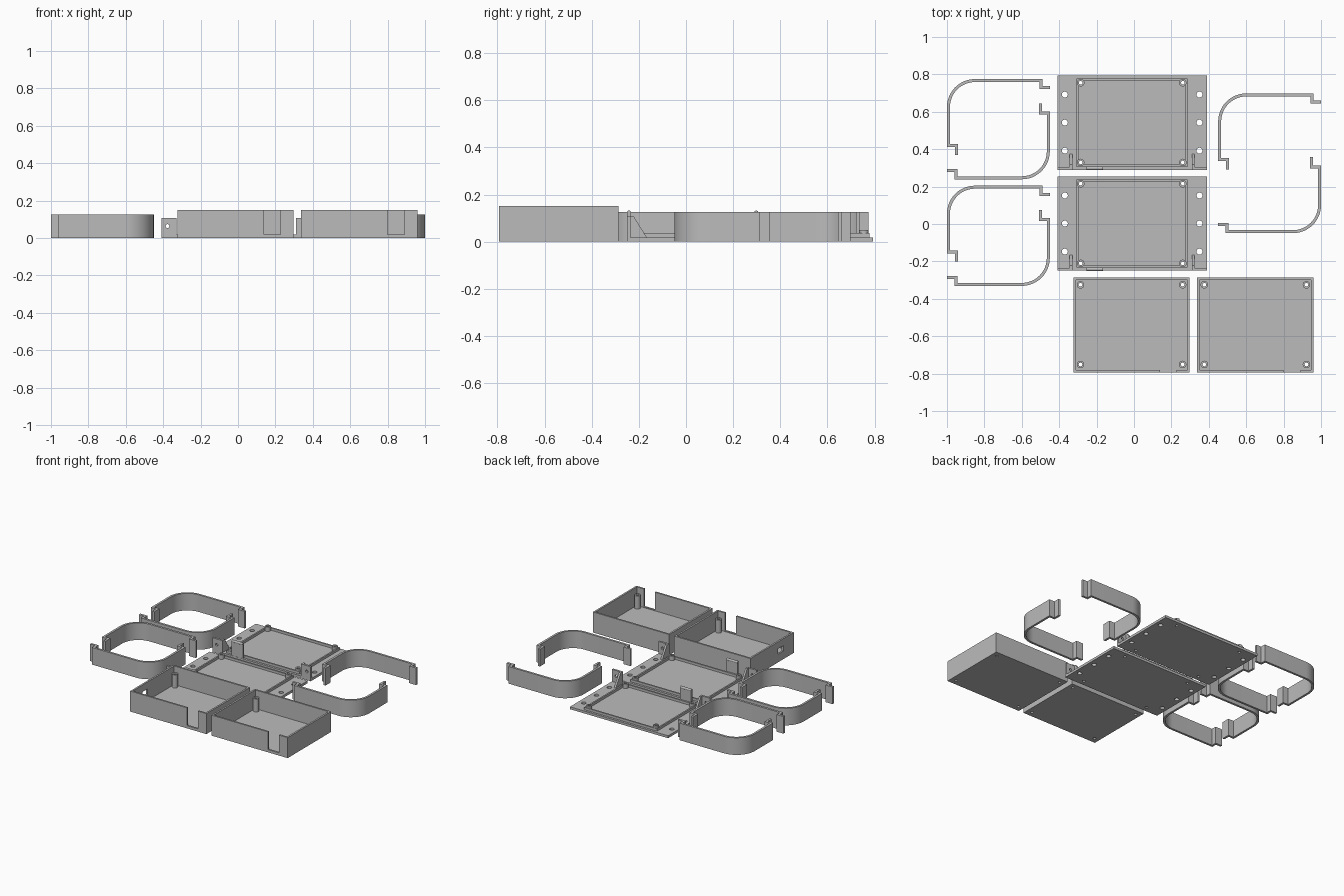
import bpy, bmesh, math
from mathutils import Matrix, Vector

if "Cube" in bpy.data.objects:
    bpy.data.objects.remove(bpy.data.objects["Cube"])

grey = bpy.data.materials.new("grey plastic")
grey.diffuse_color = (0.5, 0.5, 0.5, 1)
grey.use_nodes = True
grey.node_tree.nodes["Principled BSDF"].inputs["Base Color"].default_value = grey.diffuse_color


def finish(name, bm):
    bmesh.ops.recalc_face_normals(bm, faces=bm.faces)
    me = bpy.data.meshes.new(name)
    bm.to_mesh(me)
    bm.free()
    me.materials.append(grey)
    ob = bpy.data.objects.new(name, me)
    bpy.context.collection.objects.link(ob)
    return ob


def block(name, x0, x1, y0, y1, z0, z1):
    bm = bmesh.new()
    m = Matrix.Translation(((x0 + x1) / 2, (y0 + y1) / 2, (z0 + z1) / 2))
    bmesh.ops.create_cube(bm, size=1, matrix=m @ Matrix.Diagonal((x1 - x0, y1 - y0, z1 - z0, 1)))
    return finish(name, bm)


def rod(name, centre, r, length, axis='Z', n=24):
    bm = bmesh.new()
    m = Matrix.Translation(centre)
    if axis == 'Y':
        m = m @ Matrix.Rotation(math.pi / 2, 4, 'X')
    if axis == 'X':
        m = m @ Matrix.Rotation(math.pi / 2, 4, 'Y')
    bmesh.ops.create_cone(bm, cap_ends=True, segments=n, radius1=r, radius2=r, depth=length, matrix=m)
    return finish(name, bm)


def prism(name, pts, direction):
    bm = bmesh.new()
    face = bm.faces.new([bm.verts.new(p) for p in pts])
    ext = bmesh.ops.extrude_face_region(bm, geom=[face], use_keep_orig=True)
    bmesh.ops.translate(bm, vec=direction, verts=[v for v in ext["geom"] if isinstance(v, bmesh.types.BMVert)])
    return finish(name, bm)


def cut(ob, cutters):
    for c in cutters:
        mod = ob.modifiers.new("cut", 'BOOLEAN')
        mod.operation, mod.solver, mod.object = 'DIFFERENCE', 'EXACT', c
    bpy.context.view_layer.update()
    me = bpy.data.meshes.new_from_object(ob.evaluated_get(bpy.context.evaluated_depsgraph_get()))
    ob.modifiers.clear()
    ob.data = me
    for c in cutters:
        bpy.data.objects.remove(c)


def smooth(ob):
    bpy.ops.object.select_all(action='DESELECT')
    ob.select_set(True)
    bpy.context.view_layer.objects.active = ob
    bpy.ops.object.shade_smooth_by_angle(angle=math.radians(30))


def screw_posts(name, cx, ys, z0, z1):
    for dx in (-0.273, 0.273):
        for y in ys:
            post = rod(name, (cx + dx, y, (z0 + z1) / 2), 0.02, z1 - z0)
            cut(post, [rod("hole", (cx + dx, y, 0.1), 0.01, 0.4, n=16)])
            smooth(post)


def screw_holes(cx, ys):
    return [rod("hole", (cx + dx, y, 0), 0.01, 0.2, n=16) for dx in (-0.273, 0.273) for y in ys]


# open boxes with a slot in the front wall; the first has a side port
def open_box(cx, port):
    y0, y1, hw, t = -0.793, -0.287, 0.311, 0.013
    ys = (-0.325, -0.751)
    box = block("box_shell", cx - hw, cx + hw, y0, y1, 0, 0.151)
    cutters = [block("cavity", cx - hw + t, cx + hw - t, y0 + t, y1 - t, 0.014, 0.3),
               block("slot", cx + 0.151, cx + 0.241, y0 - 0.1, y0 + 0.05, 0.02, 0.3)]
    if port:
        cutters.append(block("port", cx - hw - 0.05, cx - hw + 0.05, -0.67, -0.61, 0.06, 0.1))
    cut(box, cutters + screw_holes(cx, ys))
    screw_posts("box_screw_post", cx, ys, 0.012, 0.11)


open_box(-0.013, True)
open_box(0.649, False)


# lids with a locating rim, mounting holes, slot cover and end brackets
def lid(cy):
    cx, hw, hd, t = -0.01, 0.4, 0.252, 0.018
    front = cy - hd
    ys = (cy - 0.213, cy + 0.213)
    plate = block("lid_plate", cx - hw, cx + hw, front, cy + hd, 0, t)
    holes = [rod("hole", (cx + s * 0.36, cy + d, 0), 0.016, 0.2)
             for s in (-1, 1) for d in (-0.15, 0, 0.15)]
    cut(plate, holes + screw_holes(cx - 0.002, ys))
    rim = block("lid_rim", cx - 0.298, cx + 0.296, cy - 0.236, cy + 0.236, t - 0.004, 0.036)
    cut(rim, [block("inside", cx - 0.287, cx + 0.285, cy - 0.225, cy + 0.225, 0, 0.1)])
    screw_posts("lid_screw_post", cx - 0.002, ys, t - 0.004, 0.05)
    # slot cover with rounded top edge
    block("slot_cover", -0.255, -0.165, front + 0.001, front + 0.015, t - 0.004, 0.123)
    smooth(rod("slot_cover_lip", (-0.21, front + 0.008, 0.123), 0.009, 0.09, 'X', 16))
    for s in (-1, 1):
        tab = block("bracket_tab", *sorted((cx + s * 0.32, cx + s * hw)), front, front + 0.015, t - 0.004, 0.107)
        cut(tab, [rod("hole", (cx + s * 0.367, front, 0.064), 0.01, 0.1, 'Y', 16)])
        x = cx + s * 0.32
        prism("bracket_gusset", [(x, front + 0.014, t - 0.003), (x, front + 0.085, t - 0.003),
                                 (x, front + 0.028, 0.107), (x, front + 0.014, 0.107)],
              (s * 0.014, 0, 0))


lid(0.542)
lid(0.0025)

# strap halves: a bent strip with a hooked jog at each end
R = 0.142
PATH = [(0.275, 0.222), (0.227, 0.222), (0.227, 0.260)]
PATH += [(-0.267 + R - R * math.sin(a), 0.260 - R + R * math.cos(a))
         for a in [i * math.pi / 24 for i in range(13)]]
PATH += [(-0.267, -0.086), (-0.224, -0.086), (-0.224, -0.138)]


def offset(path, d):
    pts = [Vector(p) for p in path]
    out = []
    for i, p in enumerate(pts):
        a = (p - pts[i - 1]).normalized() if i else None
        b = (pts[i + 1] - p).normalized() if i < len(pts) - 1 else None
        a, b = a or b, b or a
        na, nb = Vector((-a.y, a.x)), Vector((-b.y, b.x))
        n = (na + nb).normalized()
        out.append(p + n * d / n.dot(na))
    return out


def strap(cx, cy, turn):
    outline = offset(PATH, 0.008) + offset(PATH, -0.008)[::-1]
    ob = prism("strap_half", [(cx + turn * p.x, cy + turn * p.y, 0) for p in outline], (0, 0, 0.126))
    smooth(ob)


for cx, cy_a, cy_b in ((-0.725, 0.507, 0.507), (-0.725, -0.063, -0.063), (0.725, 0.43, 0.219)):
    strap(cx, cy_a, 1)
    strap(cx, cy_b, -1)
